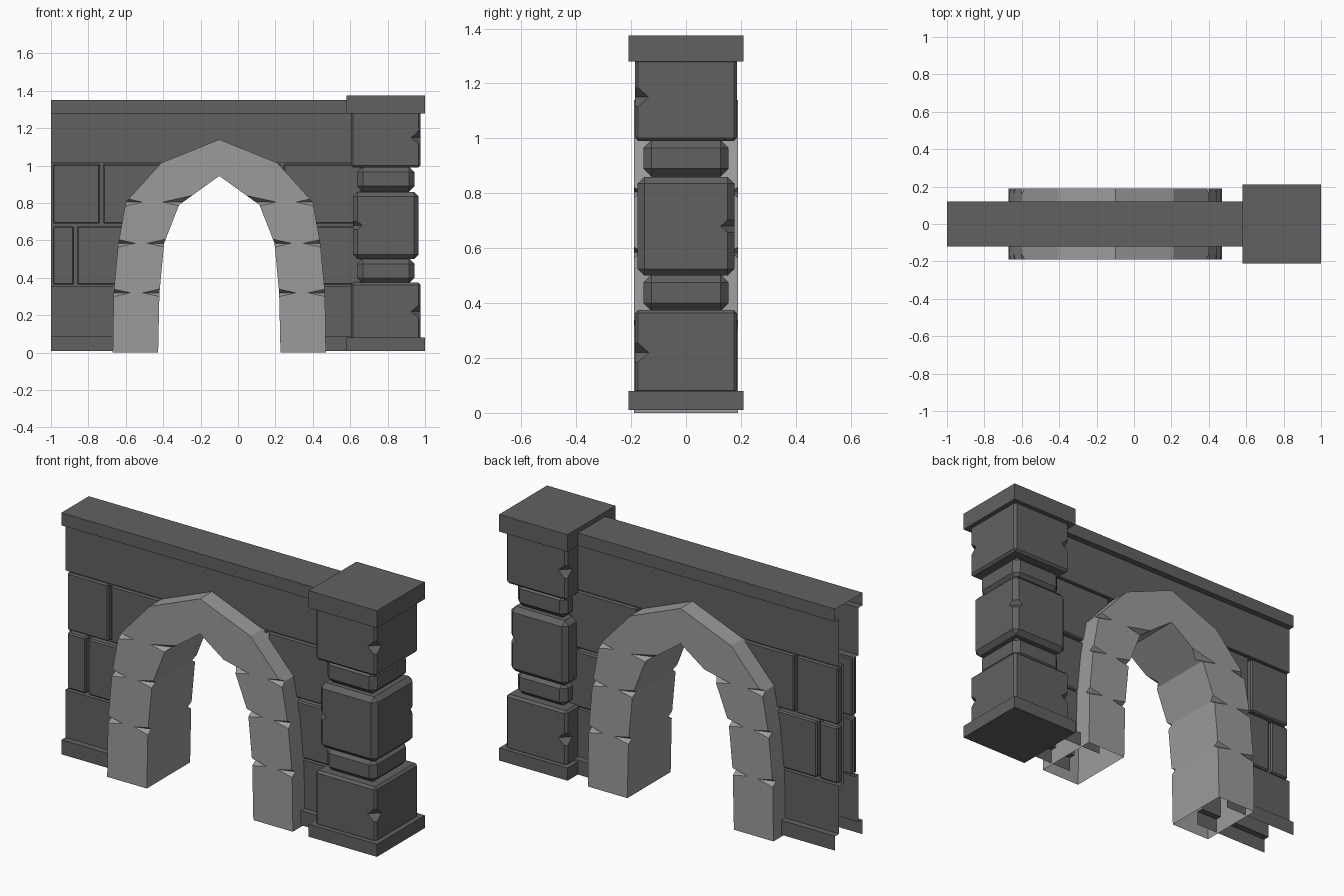
import bpy, bmesh
from mathutils import Vector

if "Cube" in bpy.data.objects:
    bpy.data.objects.remove(bpy.data.objects["Cube"])


def material(name, v):
    m = bpy.data.materials.new(name)
    m.diffuse_color = (v, v, v, 1)
    m.use_nodes = True
    m.node_tree.nodes["Principled BSDF"].inputs["Base Color"].default_value = m.diffuse_color
    return m


DARK = material("dark_stone", 0.12)
LIGHT = material("light_stone", 0.33)


def finish(bm, name, mat):
    bmesh.ops.recalc_face_normals(bm, faces=bm.faces[:])
    me = bpy.data.meshes.new(name)
    bm.to_mesh(me)
    bm.free()
    me.materials.append(mat)
    ob = bpy.data.objects.new(name, me)
    bpy.context.collection.objects.link(ob)
    return ob


def add_prism(bm, near, far):
    a = [bm.verts.new(p) for p in near]
    b = [bm.verts.new(p) for p in far]
    bm.faces.new(a)
    bm.faces.new(b[::-1])
    for i in range(len(a)):
        j = (i + 1) % len(a)
        bm.faces.new((a[j], a[i], b[i], b[j]))


def prism(name, near, far, mat):
    bm = bmesh.new()
    add_prism(bm, near, far)
    return finish(bm, name, mat)


def block(name, x0, x1, y0, y1, z0, z1, bevel=0.0, mat=DARK):
    bm = bmesh.new()
    rect = [(x0, y0), (x1, y0), (x1, y1), (x0, y1)]
    add_prism(bm, [(x, y, z0) for x, y in rect], [(x, y, z1) for x, y in rect])
    if bevel:
        bmesh.ops.bevel(bm, geom=bm.edges[:], offset=bevel, segments=1,
                        affect='EDGES', profile=0.5)
    return finish(bm, name, mat)


def add_notch(bm, cx, cy, z, dx, dy, h):
    """V-shaped wedge that chips the vertical corner at (cx, cy)."""
    p1, p2 = Vector((cx + dx, cy, z)), Vector((cx, cy + dy, z))
    e = (p2 - p1) * 0.2
    out = 2 * (Vector((cx, cy, z)) - (p1 + p2) / 2)
    up = Vector((0, 0, 2 * h))
    ends = [[p, p + out + up, p + out - up] for p in (p1 - e, p2 + e)]
    add_prism(bm, *ends)


def cut(ob, cutter):
    m = ob.modifiers.new("cut", 'BOOLEAN')
    m.operation, m.solver, m.object = 'DIFFERENCE', 'EXACT', cutter
    cutter.hide_render = True
    bpy.context.view_layer.objects.active = ob
    bpy.ops.object.modifier_apply(modifier=m.name)
    bpy.data.objects.remove(cutter, do_unlink=True)


def drop_faces(ob, rule):
    bm = bmesh.new()
    bm.from_mesh(ob.data)
    bmesh.ops.delete(bm, geom=[f for f in bm.faces if rule(f.calc_center_median())],
                     context='FACES')
    bm.to_mesh(ob.data)
    bm.free()


# Arch: half outlines as (distance from arch axis, height)
CX = -0.10
OUTER = [(0.57, 0), (0.565, 0.32), (0.54, 0.585), (0.50, 0.805), (0.31, 1.015), (0, 1.14)]
INNER = [(0.327, 0), (0.32, 0.32), (0.295, 0.585), (0.215, 0.79), (0, 0.945)]
MIDDLE = [(0.44, -0.1), (0.44, 0.32), (0.41, 0.585), (0.36, 0.80), (0.17, 0.95), (0, 1.04)]


def both(half):
    return [(CX - x, z) for x, z in half] + [(CX + x, z) for x, z in half[-2::-1]]


ring = both(OUTER) + both(INNER)[::-1]
arch = prism("arch", [(x, -0.19, z) for x, z in ring], [(x, 0.19, z) for x, z in ring], LIGHT)

# Chipped joints between the arch stones
bm = bmesh.new()
for (xo, z), (xi, _) in zip(OUTER[1:4], INNER[1:4]):
    for sx in (-1, 1):
        for sy in (-1, 1):
            add_notch(bm, CX + sx * xo, sy * 0.19, z, -sx * 0.09, -sy * 0.03, 0.02)
            add_notch(bm, CX + sx * xi, sy * 0.19, z, sx * 0.09, -sy * 0.03, 0.02)
cut(arch, finish(bm, "arch_notches", LIGHT))
drop_faces(arch, lambda c: c.z < 0.001)

# Wall core: stepped section with plinth, recessed courses and coping
half = [(0.12, 0.01), (0.12, 0.09), (0.085, 0.09), (0.085, 0.355), (0.047, 0.355),
        (0.047, 1.017), (0.085, 1.017), (0.085, 1.28), (0.12, 1.28), (0.12, 1.35)]
section = half + [(-y, z) for y, z in half[::-1]]
wall = prism("wall", [(-1, y, z) for y, z in section], [(0.7, y, z) for y, z in section], DARK)
hole = both(MIDDLE)
cut(wall, prism("opening", [(x, -0.5, z) for x, z in hole],
                [(x, 0.5, z) for x, z in hole], DARK))
# The wall is a hollow shell: open at its end, underneath and inside the arch
drop_faces(wall, lambda c: abs(c.y) < 0.01 and c.z < 1.3)

# Raised wall stones in the two recessed courses, front and back
STONES = [(-0.99, -0.738, 0.69, 1.008), (-0.722, -0.39, 0.69, 1.008),
          (0.19, 0.228, 0.69, 1.008), (0.244, 0.66, 0.69, 1.008),
          (-0.99, -0.877, 0.364, 0.675), (-0.861, -0.56, 0.364, 0.675),
          (0.36, 0.66, 0.364, 0.675)]
for side, s in (("front", -1), ("back", 1)):
    for i, (x0, x1, z0, z1) in enumerate(STONES):
        y0, y1 = sorted((s * 0.042, s * 0.085))
        block(f"wall_stone_{side}_{i + 1}", x0, x1, y0, y1, z0, z1, 0.007)

# Pillar: base, three big stones, two necks and a cap
PX = 0.79
block("pillar_base", 0.58, 1.0, -0.21, 0.21, 0.01, 0.08)
block("pillar_cap", 0.58, 1.0, -0.21, 0.21, 1.28, 1.375)
for name, z0, z1 in (("lower", 0.37, 0.505), ("upper", 0.86, 0.995)):
    block(f"pillar_neck_{name}", PX - 0.153, PX + 0.153, -0.155, 0.155, z0, z1, 0.03)
for name, r, z0, z1, bevel, zc, turn in (("bottom", 0.186, 0.07, 0.375, 0.012, 0.22, -1),
                                         ("middle", 0.176, 0.50, 0.86, 0.025, 0.68, 1),
                                         ("top", 0.186, 0.99, 1.29, 0.012, 1.15, -1)):
    stone = block(f"pillar_stone_{name}", PX - r, PX + r, -r, r, z0, z1, bevel)
    # chips on two opposite corners
    bm = bmesh.new()
    for s in (-1, 1):
        add_notch(bm, PX + s * r, s * turn * r, zc, -s * 0.05, -s * turn * 0.05, 0.045)
    cut(stone, finish(bm, "chips", DARK))
